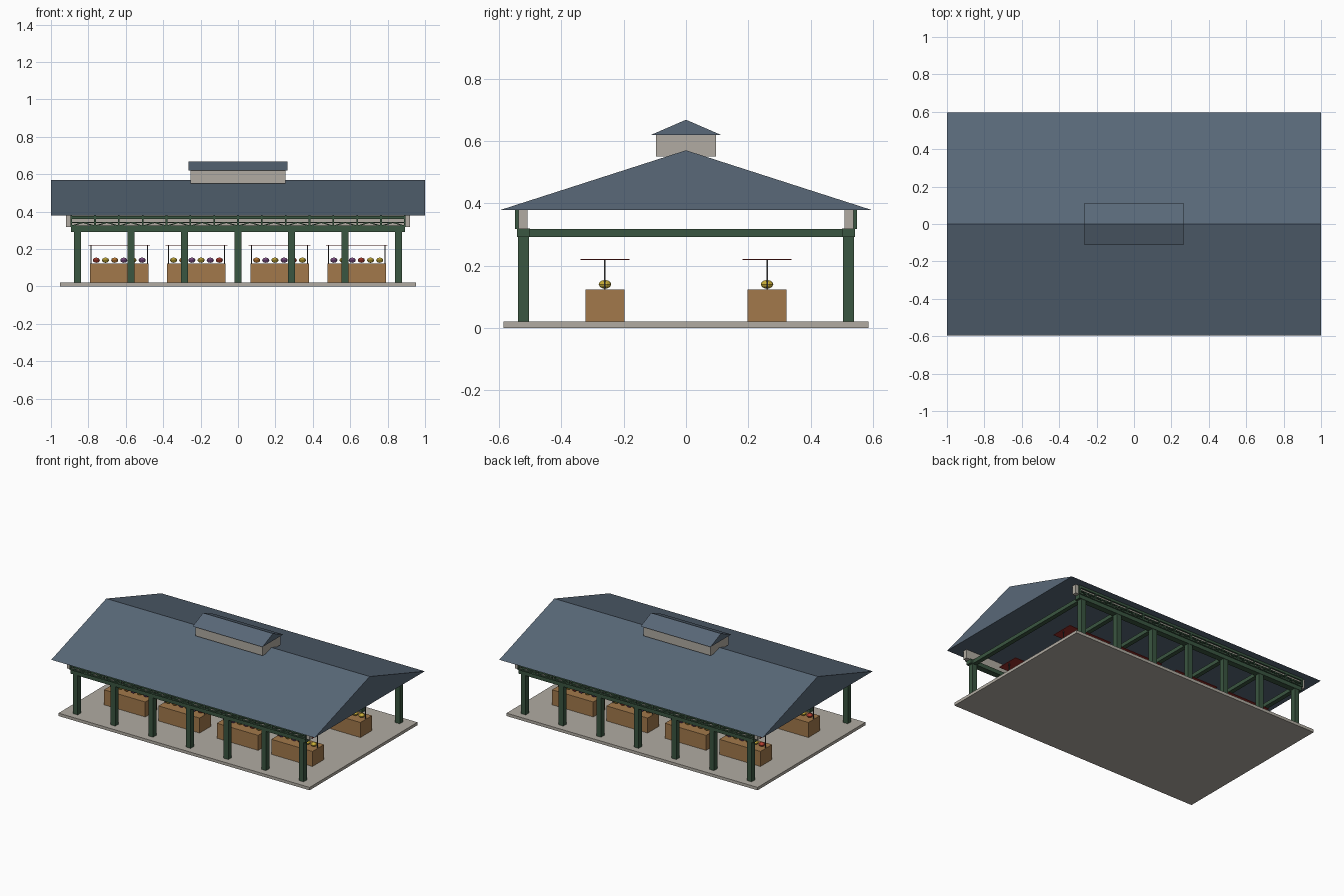
import bpy, bmesh, math
from mathutils import Matrix, Vector

cube = bpy.data.objects.get("Cube")
if cube:
    bpy.data.objects.remove(cube, do_unlink=True)


def material(name, r, g, b):
    m = bpy.data.materials.new(name)
    m.use_nodes = True
    m.diffuse_color = (r, g, b, 1)
    m.node_tree.nodes["Principled BSDF"].inputs["Base Color"].default_value = (r, g, b, 1)
    return m


SLATE = material("slate blue", 0.10, 0.14, 0.19)
STONE = material("pale stone", 0.44, 0.41, 0.36)
GREEN = material("dark green paint", 0.042, 0.092, 0.052)
WOOD = material("crate wood", 0.36, 0.19, 0.07)
RED = material("canopy red", 0.33, 0.03, 0.025)
POLE = material("dark metal", 0.05, 0.05, 0.05)
FRUIT = [material("fruit red", 0.45, 0.05, 0.03),
         material("fruit yellow", 0.60, 0.43, 0.04),
         material("fruit orange", 0.62, 0.24, 0.04),
         material("fruit purple", 0.24, 0.09, 0.27)]


def finish(name, bm, mat):
    mesh = bpy.data.meshes.new(name)
    bmesh.ops.recalc_face_normals(bm, faces=bm.faces)
    bm.to_mesh(mesh)
    bm.free()
    mesh.materials.append(mat)
    obj = bpy.data.objects.new(name, mesh)
    bpy.context.collection.objects.link(obj)
    return obj


def add_box(bm, center, size, tilt=0.0):
    """Box about its centre, optionally tilted around y."""
    mat = (Matrix.Translation(center) @ Matrix.Rotation(tilt, 4, 'Y')
           @ Matrix.Diagonal((*size, 1)))
    bmesh.ops.create_cube(bm, size=1, matrix=mat)


def box(name, mat, center, size):
    bm = bmesh.new()
    add_box(bm, center, size)
    return finish(name, bm, mat)


def gable(name, mat, hx, hy, z0, z1):
    """Solid triangular roof with its ridge along x."""
    bm = bmesh.new()
    profile = [bm.verts.new((-hx, y, z)) for y, z in ((-hy, z0), (hy, z0), (0, z1))]
    face = bm.faces.new(profile)
    ext = bmesh.ops.extrude_face_region(bm, geom=[face])
    moved = [v for v in ext["geom"] if isinstance(v, bmesh.types.BMVert)]
    bmesh.ops.translate(bm, verts=moved, vec=(2 * hx, 0, 0))
    return finish(name, bm, mat)


# Floor, main roof and roof lantern
box("floor_slab", STONE, (0, 0, 0.01), (1.906, 1.17, 0.02))
gable("main_roof", SLATE, 1.0, 0.597, 0.378, 0.57)
box("lantern_wall", STONE, (0, 0, 0.585), (0.508, 0.192, 0.07))
gable("lantern_roof", SLATE, 0.265, 0.113, 0.619, 0.668)

# Posts and the tie beams that cross the hall
post_x = [i * 0.286 for i in range(-3, 4)]
posts, ties = bmesh.new(), bmesh.new()
for x in post_x:
    add_box(ties, (x, 0, 0.305), (0.03, 1.04, 0.026))
    for y in (-0.521, 0.521):
        add_box(posts, (x, y, 0.155), (0.036, 0.036, 0.272))
finish("posts", posts, GREEN)
finish("tie_beams", ties, GREEN)

# Long beams, friezes and lattice trim on both long sides
HALF, BAYS = 0.892, 14
step = 2 * HALF / BAYS
for side, label in ((-1, "front"), (1, "back")):
    box(label + "_beam", GREEN, (0, side * 0.521, 0.305), (2 * HALF, 0.041, 0.028))
    box(label + "_frieze", STONE, (0, side * 0.523, 0.348), (1.84, 0.03, 0.06))
    bm = bmesh.new()
    y = side * 0.543
    for z, h in ((0.369, 0.016), (0.342, 0.007), (0.322, 0.008)):
        add_box(bm, (0, y, z), (2 * HALF, 0.011, h))
    for i in range(BAYS + 1):
        add_box(bm, (-HALF + i * step, y, 0.348), (0.009, 0.011, 0.06))
    # Zigzag bracing below the middle rail
    run, rise = step / 2, 0.02
    for i in range(2 * BAYS):
        tilt = math.atan2(rise, run) * (1 if i % 2 else -1)
        add_box(bm, (-HALF + (i + 0.5) * run, y, 0.332),
                (math.hypot(run, rise), 0.009, 0.006), tilt)
    finish(label + "_lattice", bm, GREEN)

# Market stalls: crate, row of fruit, two poles and a thin canopy
ORDER = (0, 1, 2, 3, 1, 3)
for row, y in (("front", -0.26), ("back", 0.26)):
    for n, x in enumerate((-0.635, -0.222, 0.222, 0.635)):
        tag = f"{row}_stall_{n + 1}_"
        box(tag + "crate", WOOD, (x, y, 0.0715), (0.313, 0.125, 0.103))
        box(tag + "canopy", RED, (x, y, 0.22), (0.33, 0.156, 0.004))
        bm = bmesh.new()
        for dx in (-0.15, 0.15):
            add_box(bm, (x + dx, y, 0.17), (0.005, 0.005, 0.098))
        finish(tag + "poles", bm, POLE)
        for k in range(6):
            bm = bmesh.new()
            place = Vector((x + (k - 2.5) * 0.049, y, 0.14))
            bmesh.ops.create_uvsphere(
                bm, u_segments=10, v_segments=6, radius=0.02,
                matrix=Matrix.Translation(place) @ Matrix.Diagonal((1, 1, 0.7, 1)))
            pick = 1 if (n == 3 and k == 5) else ORDER[(k + n) % 6] if n else ORDER[k]
            finish(tag + f"fruit_{k + 1}", bm, FRUIT[pick])
